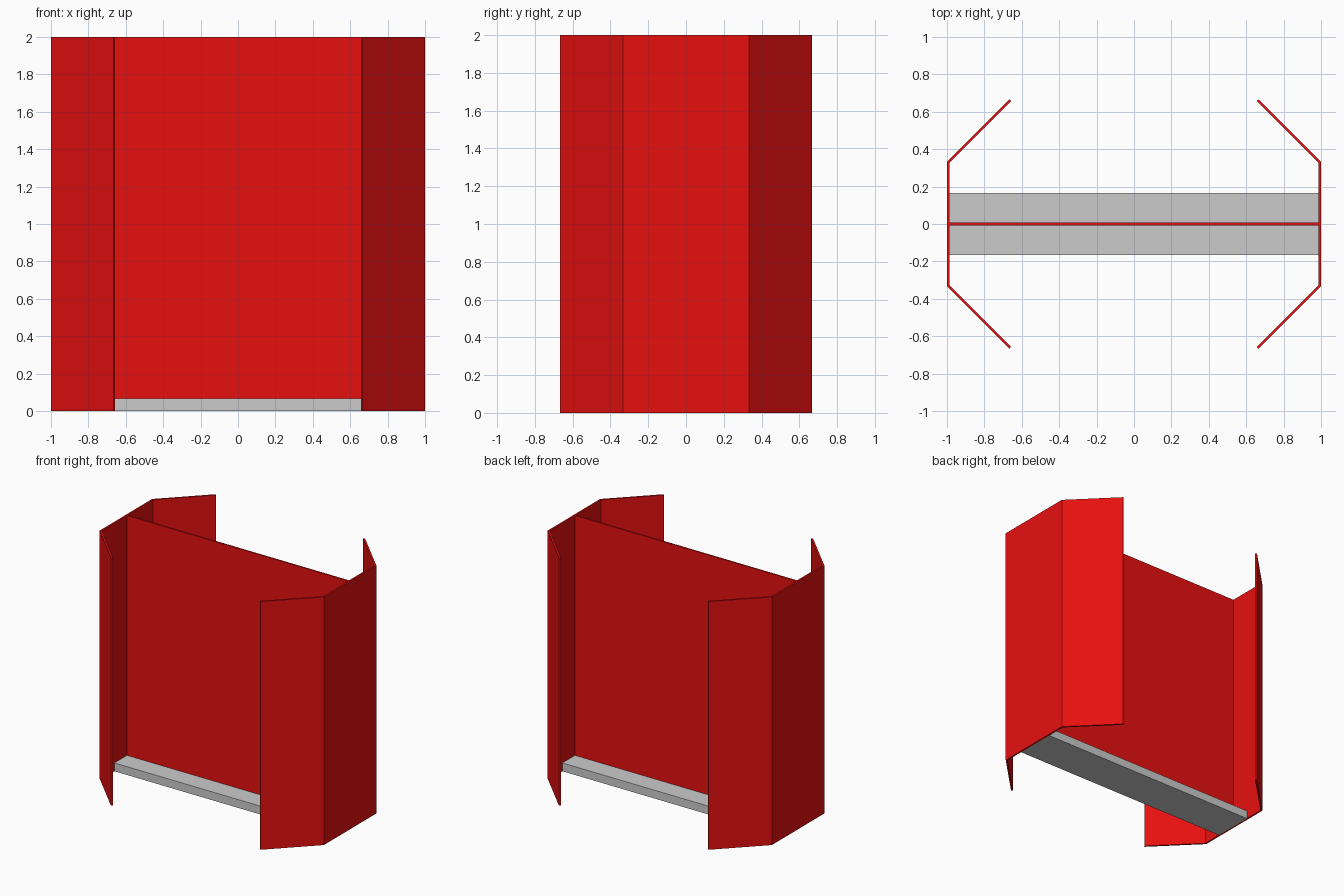
import bpy, bmesh, math

if "Cube" in bpy.data.objects:
    bpy.data.objects.remove(bpy.data.objects["Cube"])

H = 2.0       # overall height
T = 0.014     # sheet thickness
BASE_H = 0.067

red = bpy.data.materials.new("red_paint")
red.diffuse_color = (0.8, 0.005, 0.005, 1)
red.use_nodes = True
red.node_tree.nodes["Principled BSDF"].inputs["Base Color"].default_value = red.diffuse_color


def prism(name, outline, z0, z1, material=None):
    """Extrude a plan outline upward from z0 to z1."""
    bm = bmesh.new()
    face = bm.faces.new([bm.verts.new((x, y, z0)) for x, y in outline])
    top = bmesh.ops.extrude_face_region(bm, geom=[face])["geom"]
    bmesh.ops.translate(bm, vec=(0, 0, z1 - z0),
                        verts=[v for v in top if isinstance(v, bmesh.types.BMVert)])
    bmesh.ops.recalc_face_normals(bm, faces=bm.faces)
    mesh = bpy.data.meshes.new(name)
    bm.to_mesh(mesh)
    bm.free()
    obj = bpy.data.objects.new(name, mesh)
    bpy.context.collection.objects.link(obj)
    if material:
        mesh.materials.append(material)
    return obj


def rect(hx, hy):
    return [(-hx, -hy), (hx, -hy), (hx, hy), (-hx, hy)]


# Folded side walls: flat middle with two flaps bent inward at 45 degrees
d = T / math.sqrt(2)
m = 0.3333 - T * math.tan(math.pi / 8)
outer = [(0.6667, -0.6667), (1, -0.3333), (1, 0.3333), (0.6667, 0.6667)]
inner = [(0.6667 - d, 0.6667 - d), (1 - T, m), (1 - T, -m), (0.6667 - d, -0.6667 + d)]
for side, s in (("right", 1), ("left", -1)):
    prism(side + "_folded_wall", [(s * x, y) for x, y in outer + inner], 0, H, red)

# Central dividing panel
prism("centre_panel", rect(1 - T, T / 2), BASE_H, H, red)

# Base plinth under the panel
prism("base_plinth", rect(1 - T, 0.1667), 0, BASE_H)
